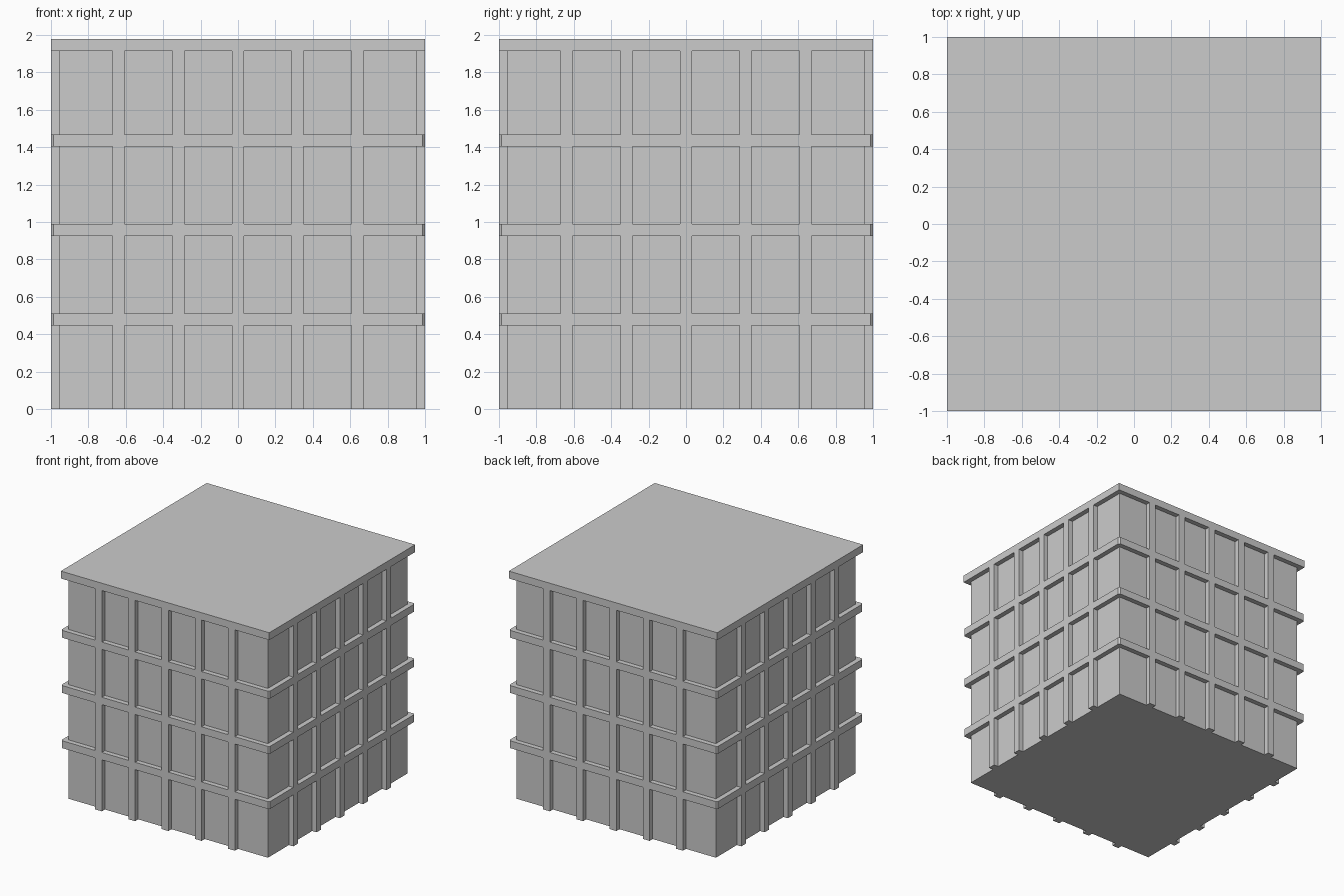
import bpy, bmesh
from math import pi
from mathutils import Matrix

if "Cube" in bpy.data.objects:
    bpy.data.objects.remove(bpy.data.objects["Cube"])

H = 1.915          # wall height and core width
C = H / 2          # core half width
T = 0.064          # rib thickness
OUT = 1.0          # outer face of ribs and roof
CH = 0.013         # corner cut on the floor bands


def make_object(name, bm):
    mesh = bpy.data.meshes.new(name)
    bmesh.ops.recalc_face_normals(bm, faces=bm.faces[:])
    bm.to_mesh(mesh)
    bm.free()
    obj = bpy.data.objects.new(name, mesh)
    bpy.context.collection.objects.link(obj)
    return obj


def add_box(bm, x0, x1, y0, y1, z0, z1, turn=0):
    m = (Matrix.Rotation(turn, 4, 'Z')
         @ Matrix.Translation(((x0 + x1) / 2, (y0 + y1) / 2, (z0 + z1) / 2))
         @ Matrix.Diagonal((x1 - x0, y1 - y0, z1 - z0, 1)))
    bmesh.ops.create_cube(bm, size=1, matrix=m)


def box(name, half, z0, z1):
    bm = bmesh.new()
    add_box(bm, -half, half, -half, half, z0, z1)
    return make_object(name, bm)


# Main block and overhanging roof slab
box("building_core", C, 0, H)
box("roof_slab", OUT, H, H + T)

# Three floor bands: square rings with slightly cut corners
centers = [H * i / 4 for i in (1, 2, 3)]
a = OUT - CH
outer = [(-a, -OUT), (a, -OUT), (OUT, -a), (OUT, a),
         (a, OUT), (-a, OUT), (-OUT, a), (-OUT, -a)]
for i, zc in enumerate(centers):
    bm = bmesh.new()
    face = bm.faces.new([bm.verts.new((x, y, zc - T / 2)) for x, y in outer])
    ext = bmesh.ops.extrude_face_region(bm, geom=[face], use_keep_orig=True)
    top = [v for v in ext["geom"] if isinstance(v, bmesh.types.BMVert)]
    bmesh.ops.translate(bm, verts=top, vec=(0, 0, T))
    make_object(f"floor_band_{i + 1}", bm)

# Vertical ribs, fitted between the bands on all four sides
starts = [0] + [z + T / 2 for z in centers]
ends = [z - T / 2 for z in centers] + [H]
for side, label in enumerate(("front", "right", "back", "left")):
    bm = bmesh.new()
    for k in range(-2, 3):
        x = k * H / 6
        for z0, z1 in zip(starts, ends):
            add_box(bm, x - T / 2, x + T / 2, -OUT, -C, z0, z1, side * pi / 2)
    make_object(f"{label}_ribs", bm)
